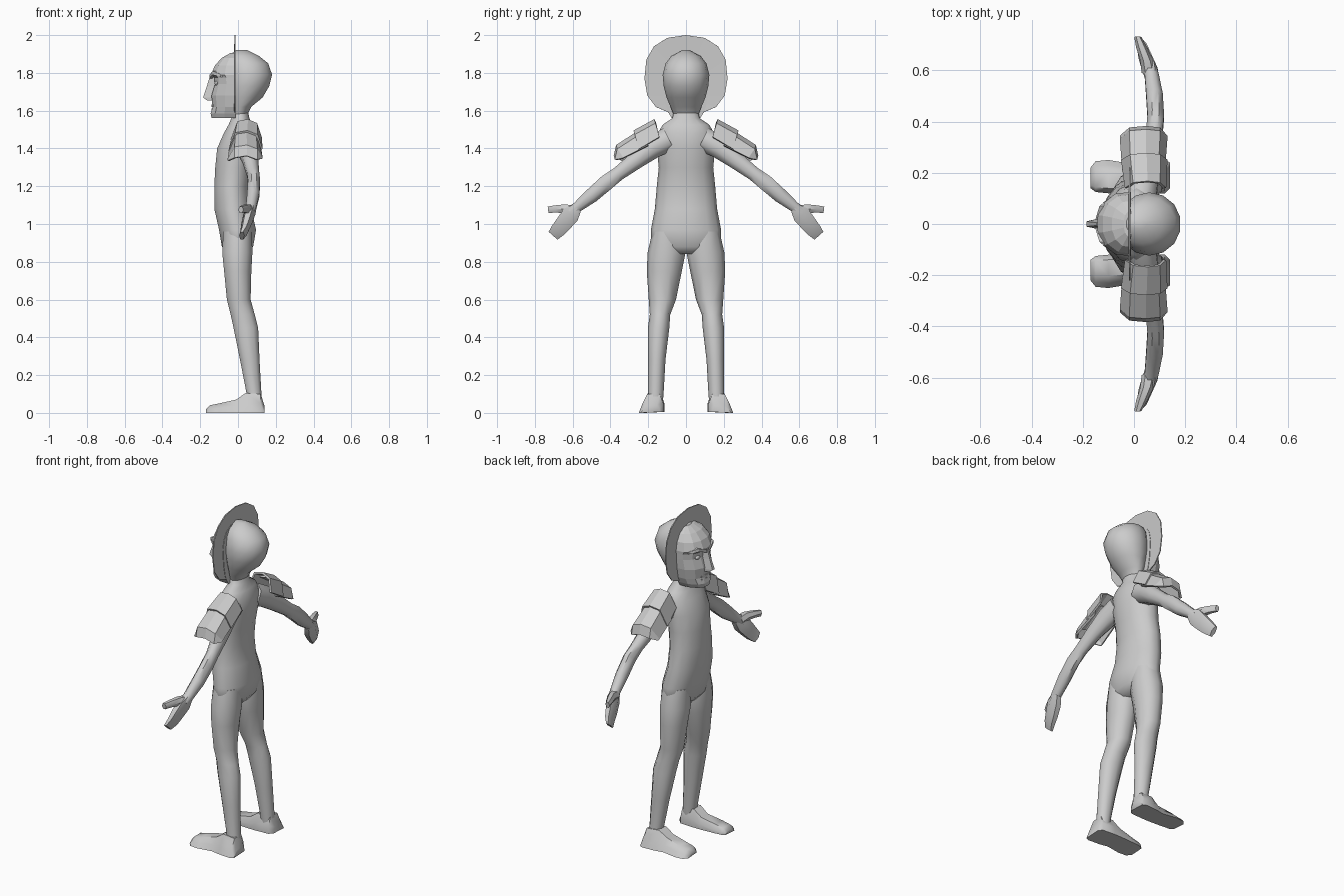
import bpy
import bmesh
from math import cos, sin, pi, radians
from mathutils import Vector

cube = bpy.data.objects.get("Cube")
if cube:
    bpy.data.objects.remove(cube)

GREY = (0.6, 0.6, 0.6, 1)
clay = bpy.data.materials.new("light grey")
clay.use_nodes = True
clay.diffuse_color = GREY
clay.node_tree.nodes["Principled BSDF"].inputs["Base Color"].default_value = GREY


def finish(name, mesh_data, mirror=False, smooth=None, thickness=0):
    """Turn a bmesh into an object with material, shading and modifiers."""
    bmesh.ops.recalc_face_normals(mesh_data, faces=mesh_data.faces)
    mesh = bpy.data.meshes.new(name)
    mesh_data.to_mesh(mesh)
    mesh_data.free()
    mesh.materials.append(clay)
    part = bpy.data.objects.new(name, mesh)
    bpy.context.collection.objects.link(part)
    if smooth:
        bpy.ops.object.select_all(action="DESELECT")
        part.select_set(True)
        bpy.context.view_layer.objects.active = part
        bpy.ops.object.shade_smooth_by_angle(angle=radians(smooth))
    if thickness:
        solid = part.modifiers.new("thickness", "SOLIDIFY")
        solid.thickness = thickness
        solid.offset = 0
    if mirror:
        flip = part.modifiers.new("other side", "MIRROR")
        flip.use_axis = (False, True, False)
        flip.use_mirror_merge = False
    return part


def loft(name, rings, closed=True, **options):
    """Skin a row of equally long point rings; closed rings get end caps."""
    bm = bmesh.new()
    rows = [[bm.verts.new(point) for point in ring] for ring in rings]
    count = len(rows[0])
    for low, high in zip(rows, rows[1:]):
        for i in range(count if closed else count - 1):
            j = (i + 1) % count
            bm.faces.new((low[i], low[j], high[j], high[i]))
    if closed:
        bm.faces.new(rows[0])
        bm.faces.new(rows[-1])
    return finish(name, bm, **options)


def oval(center, u, v, sides=10):
    """Ring of points around center spanned by half axes u and v."""
    center, u, v = Vector(center), Vector(u), Vector(v)
    turns = [2 * pi * (i + 0.5) / sides for i in range(sides)]
    return [center + u * cos(t) + v * sin(t) for t in turns]


def level(z, front, back, inner, outer, sides=10):
    """Horizontal oval filling the given extents."""
    grow = 1.03
    return oval(((front + back) / 2, (inner + outer) / 2, z),
                ((back - front) / 2 * grow, 0, 0),
                (0, (outer - inner) / 2 * grow, 0), sides)


# Torso: height, front, back, half width
torso = [
    (0.84, -0.05, 0.05, 0.12), (0.88, -0.085, 0.08, 0.18),
    (0.97, -0.10, 0.095, 0.18), (1.08, -0.125, 0.07, 0.16),
    (1.2, -0.125, 0.06, 0.15), (1.3, -0.12, 0.075, 0.14),
    (1.4, -0.11, 0.09, 0.15), (1.48, -0.075, 0.09, 0.145),
    (1.525, -0.05, 0.075, 0.12), (1.56, -0.035, 0.06, 0.07),
    (1.61, -0.03, 0.05, 0.06),
]
loft("torso", [level(z, f, b, -w, w, 14) for z, f, b, w in torso], smooth=60)

# Skull
skull = [
    (1.57, -0.03, 0.045, 0.06), (1.62, -0.035, 0.07, 0.08),
    (1.67, -0.05, 0.13, 0.1), (1.73, -0.06, 0.165, 0.115),
    (1.79, -0.06, 0.18, 0.12), (1.85, -0.06, 0.16, 0.105),
    (1.89, -0.05, 0.11, 0.075), (1.92, -0.01, 0.05, 0.02),
]
loft("skull", [level(z, f, b, -w, w, 14) for z, f, b, w in skull], smooth=60)

# Legs: height, front, back, inner, outer
leg = [
    (0.1, 0.045, 0.125, 0.12, 0.2), (0.28, 0.01, 0.115, 0.11, 0.2),
    (0.45, -0.025, 0.108, 0.09, 0.2), (0.52, -0.04, 0.09, 0.085, 0.19),
    (0.6, -0.06, 0.068, 0.055, 0.195), (0.75, -0.075, 0.072, 0.025, 0.205),
    (0.85, -0.085, 0.078, 0.005, 0.2), (0.96, -0.08, 0.075, 0.02, 0.175),
]
rows = [level(0.04, 0.05, 0.125, 0.125, 0.205)] + [level(*row) for row in leg]
loft("leg", rows, mirror=True, smooth=60)


def foot_section(x, inner, outer, height):
    wide = outer - inner
    return [(x, inner, 0.005), (x, outer, 0), (x, outer - wide * 0.15, height / 2),
            (x, outer - wide * 0.35, height), (x, inner + wide * 0.15, height),
            (x, inner, height / 2)]


# Feet, from heel to toe
foot = [(0.14, 0.14, 0.24, 0.04), (0.12, 0.12, 0.25, 0.1),
        (0.04, 0.115, 0.245, 0.105), (-0.01, 0.115, 0.235, 0.07),
        (-0.1, 0.12, 0.25, 0.05), (-0.15, 0.125, 0.245, 0.04),
        (-0.17, 0.14, 0.22, 0.02)]
loft("foot", [foot_section(*row) for row in foot], mirror=True, smooth=45)


def limb(name, path, sides=8):
    """Tube in the side plane: x, y, z, half height, half depth."""
    rings = []
    for i, (x, y, z, tall, deep) in enumerate(path):
        before, after = path[max(i - 1, 0)], path[min(i + 1, len(path) - 1)]
        along = Vector((0, after[1] - before[1], after[2] - before[2])).normalized()
        across = Vector((0, -along.z, along.y))
        rings.append(oval((x, y, z), across * tall, (deep, 0, 0), sides))
    loft(name, rings, mirror=True, smooth=50)


# Arms and hands
limb("arm", [
    (0.02, 0.09, 1.45, 0.07, 0.07), (0.04, 0.17, 1.41, 0.065, 0.06),
    (0.065, 0.26, 1.34, 0.05, 0.045), (0.08, 0.36, 1.265, 0.04, 0.035),
    (0.085, 0.42, 1.22, 0.045, 0.035), (0.08, 0.5, 1.15, 0.042, 0.035),
    (0.07, 0.575, 1.09, 0.03, 0.03), (0.06, 0.61, 1.06, 0.035, 0.03)])
limb("palm_and_fingers", [
    (0.07, 0.575, 1.085, 0.03, 0.028), (0.06, 0.61, 1.05, 0.055, 0.032),
    (0.045, 0.65, 1.0, 0.05, 0.028), (0.035, 0.68, 0.965, 0.045, 0.022),
    (0.02, 0.704, 0.938, 0.036, 0.014)], 6)
limb("thumb", [
    (0.06, 0.59, 1.07, 0.03, 0.03), (0.05, 0.64, 1.08, 0.028, 0.026),
    (0.03, 0.69, 1.08, 0.022, 0.022), (0.015, 0.73, 1.075, 0.02, 0.014)], 6)


def arch(y, drop, front, back, top, rim):
    """Bent plate section across a shoulder."""
    span = back - front
    return [(front, y - drop, rim), (front + span * 0.2, y, top - 0.01),
            (front + span * 0.55, y + 0.005, top), (back - span * 0.15, y, top - 0.02),
            (back, y - drop, rim + 0.01)]


# Shoulder guards in two overlapping plates
upper = [arch(0.16, 0.02, -0.03, 0.12, 1.55, 1.45),
         arch(0.27, 0.02, -0.045, 0.125, 1.49, 1.385)]
lower = [arch(0.22, 0.02, -0.04, 0.115, 1.505, 1.405),
         arch(0.36, 0.03, -0.05, 0.125, 1.415, 1.34),
         arch(0.372, 0.03, -0.05, 0.125, 1.36, 1.335)]
loft("upper_shoulder_guard", upper, closed=False, mirror=True, thickness=0.012)
loft("lower_shoulder_guard", lower, closed=False, mirror=True, thickness=0.012)


def face_section(z, front, width):
    """Faceted half ring reaching from the brim plane to the face front."""
    back = -0.012
    steps = [(0, 1), (0.45, 0.95), (0.82, 0.68), (1, 0.28)]
    half = [(back + (front - back) * d, width * w, z) for d, w in steps]
    return half + [(x, -y, h) for x, y, h in reversed(half)]


# Faceted mask with chin, recessed eye band and brow
mask = [(1.56, -0.14, 0.075), (1.585, -0.145, 0.09), (1.62, -0.135, 0.105),
        (1.68, -0.14, 0.117), (1.74, -0.122, 0.122), (1.775, -0.125, 0.124),
        (1.79, -0.143, 0.125), (1.84, -0.122, 0.115), (1.88, -0.085, 0.09),
        (1.905, -0.04, 0.05)]
loft("mask", [face_section(*row) for row in mask])


def nose_section(z, tip, width):
    return [(-0.11, width, z), (tip, width * 0.4, z),
            (tip, -width * 0.4, z), (-0.11, -width, z)]


loft("nose", [nose_section(1.655, -0.165, 0.028), nose_section(1.67, -0.185, 0.026),
              nose_section(1.73, -0.165, 0.018), nose_section(1.79, -0.146, 0.016)])

# Slanted brows, eyes and lips
loft("brow", [oval((-0.143, 0.015, 1.78), (0.012, 0, 0), (0, 0, 0.012), 4),
              oval((-0.125, 0.07, 1.80), (0.014, 0, 0), (0, 0, 0.014), 4),
              oval((-0.085, 0.105, 1.785), (0.01, 0, 0), (0, 0, 0.01), 4)], mirror=True)
eye = bmesh.new()
bmesh.ops.create_uvsphere(eye, u_segments=10, v_segments=6, radius=0.018)
bmesh.ops.scale(eye, vec=(0.7, 1.2, 0.7), verts=eye.verts)
bmesh.ops.translate(eye, vec=(-0.112, 0.05, 1.745), verts=eye.verts)
finish("eye", eye, mirror=True, smooth=50)
for name, height in (("upper_lip", 1.625), ("lower_lip", 1.605)):
    loft(name, [oval((-0.125, y, height), (0.022 - abs(y) / 4, 0, 0), (0, 0, 0.009), 4)
                for y in (-0.04, 0, 0.04)])

# Upright flat brim framing the head: outer and inner edge of one half
outer = [(0, 2.0), (0.1, 1.985), (0.17, 1.94), (0.21, 1.87), (0.22, 1.77),
         (0.205, 1.68), (0.16, 1.62), (0.09, 1.59)]
inner = [(0, 1.89), (0.05, 1.88), (0.085, 1.85), (0.105, 1.8), (0.11, 1.75),
         (0.105, 1.68), (0.095, 1.64), (0.075, 1.6)]
loft("brim", [[(-0.016, y, z) for y, z in outer], [(-0.018, y, z) for y, z in inner]],
     closed=False, mirror=True, thickness=0.006)
